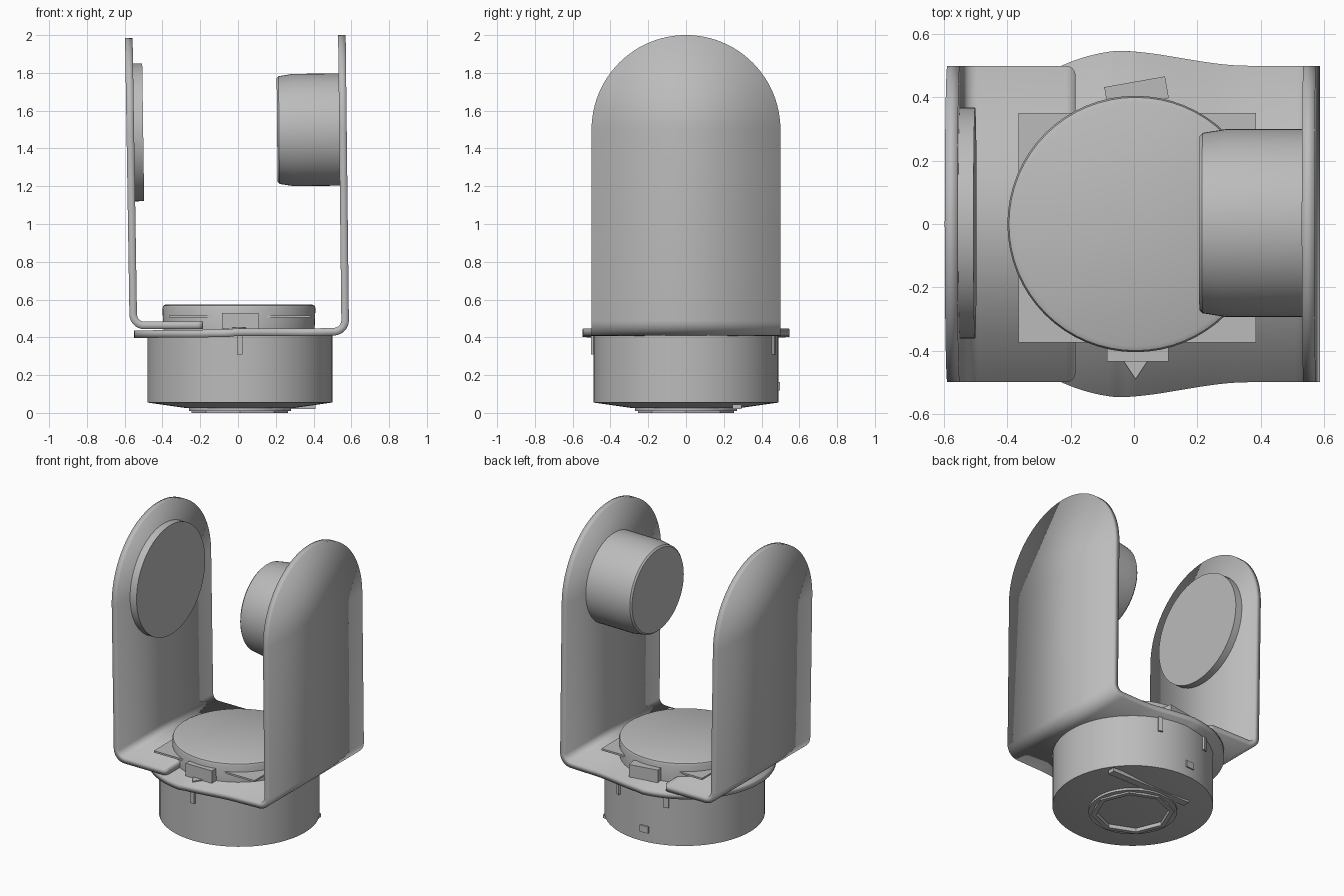
import bpy, bmesh
from math import sin, cos, pi, sqrt, radians
from mathutils import Matrix, Vector

cube = bpy.data.objects.get("Cube")
if cube:
    bpy.data.objects.remove(cube)

grey = bpy.data.materials.new("light grey")
grey.use_nodes = True
COLOUR = (0.5, 0.5, 0.5, 1)
grey.diffuse_color = COLOUR
grey.node_tree.nodes["Principled BSDF"].inputs["Base Color"].default_value = COLOUR


def finish(name, bm, matrix=None, thickness=0):
    bmesh.ops.remove_doubles(bm, verts=bm.verts, dist=1e-5)
    bmesh.ops.recalc_face_normals(bm, faces=bm.faces)
    mesh = bpy.data.meshes.new(name)
    bm.to_mesh(mesh)
    bm.free()
    mesh.materials.append(grey)
    obj = bpy.data.objects.new(name, mesh)
    bpy.context.collection.objects.link(obj)
    if matrix:
        obj.matrix_world = matrix
    if thickness:
        mod = obj.modifiers.new("thickness", 'SOLIDIFY')
        mod.thickness = thickness
        mod.offset = 0
        mod.use_even_offset = True
    for o in bpy.context.selected_objects:
        o.select_set(False)
    obj.select_set(True)
    bpy.context.view_layer.objects.active = obj
    bpy.ops.object.shade_smooth_by_angle(angle=radians(30))
    return obj


def lathe(name, profile, matrix=None, sides=64):
    """Spin (radius, height) points round z; a zero radius closes the end."""
    bm = bmesh.new()
    verts = [bm.verts.new((r, 0, z)) for r, z in profile]
    edges = [bm.edges.new(pair) for pair in zip(verts, verts[1:])]
    bmesh.ops.spin(bm, geom=verts + edges, axis=(0, 0, 1), cent=(0, 0, 0),
                   angle=2 * pi, steps=sides, use_merge=True)
    return finish(name, bm, matrix)


def box(name, centre, size, turn=0):
    bm = bmesh.new()
    bmesh.ops.create_cube(bm, size=1, matrix=Matrix.Diagonal((*size, 1)))
    return finish(name, bm, Matrix.Translation(centre) @ Matrix.Rotation(turn, 4, 'Z'))


def strip(name, rows, thickness):
    """Bent sheet from rows of (x, z, half width)."""
    bm = bmesh.new()
    pairs = [(bm.verts.new((x, -w, z)), bm.verts.new((x, w, z))) for x, z, w in rows]
    for (a, b), (c, d) in zip(pairs, pairs[1:]):
        bm.faces.new((a, b, d, c))
    return finish(name, bm, thickness=thickness)


def arm(foot_x, foot_z, top_x, top_z, bend):
    """Rows from the bend up to the round top of an arm."""
    side = 1 if foot_x > 0 else -1
    rows = []
    for i in range(9):
        a = i / 8 * pi / 2
        rows.append((foot_x - side * bend * (1 - sin(a)),
                     foot_z + bend * (1 - cos(a)), 0.5))
    low = foot_z + bend
    for i in range(25):
        a = i / 24 * pi / 2
        z = top_z - 0.5 + 0.5 * sin(a)
        t = (z - low) / (top_z - low)
        rows.append((foot_x + (top_x - foot_x) * t, z, 0.5 * cos(a)))
    return rows


# Right-hand bracket: round base that flares into a straight foot, then the arm
base = []
for i in range(33):
    a = pi - i / 32 * (pi / 2 - 0.1)
    x = 0.55 * cos(a)
    base.append((x, 0.422 + 0.01 * x, 0.55 * sin(a)))
x0, w0 = base[-1][0], base[-1][2]
for i in range(1, 13):
    t = i / 12
    base.append((x0 + (0.36 - x0) * t, 0.426, w0 + (0.5 - w0) * t * t * (3 - 2 * t)))
strip("base_and_left_arm", base + arm(0.567, 0.43, 0.55, 2.0, 0.06), 0.04)

# Opposite bracket with a short rounded foot resting on the base
foot = []
for i in range(7):
    a = i / 6 * pi / 2
    foot.append((-0.185 - 0.03 * (1 - cos(a)), 0.463, 0.47 + 0.03 * sin(a)))
strip("right_arm", foot + arm(-0.555, 0.463, -0.578, 1.985, 0.06), 0.04)

# Round pads on the inside of the arms
lathe("left_knob", [(0, 0), (0.297, 0), (0.297, 0.25), (0.285, 0.325), (0.275, 0.335), (0, 0.335)],
      Matrix.Translation((0.542, 0.003, 1.5)) @ Matrix.Rotation(radians(-90.5), 4, 'Y'))
lathe("right_pad", [(0, 0), (0.365, 0), (0.365, 0.055), (0, 0.055)],
      Matrix.Translation((-0.557, 0.003, 1.485)) @ Matrix.Rotation(radians(89.2), 4, 'Y'))

# Top turntable cap with its square plate
lathe("turntable_cap", [(0, 0.43), (0.4, 0.43), (0.405, 0.555), (0.4, 0.568), (0.385, 0.575), (0, 0.575)],
      Matrix.Translation((0.005, 0, 0)))
box("square_plate", (0.01, -0.012, 0.51), (0.75, 0.725, 0.012))

# Tabs and pointer round the cap
box("front_tab", (0.012, -0.395, 0.487), (0.195, 0.08, 0.085))
box("back_tab", (0.008, 0.415, 0.487), (0.195, 0.07, 0.085), radians(10))
bm = bmesh.new()
tri = bm.faces.new([bm.verts.new(p) for p in
                    ((-0.035, -0.43, 0.445), (0.045, -0.43, 0.445), (0.005, -0.49, 0.445))])
up = bmesh.ops.extrude_face_region(bm, geom=[tri])["geom"]
bmesh.ops.translate(bm, vec=(0, 0, 0.008), verts=[v for v in up if isinstance(v, bmesh.types.BMVert)])
finish("pointer", bm)

# Motor housing with shallow tapered underside
HOUSING = Matrix.Translation((0.01, 0, 0))
lathe("housing", [(0, 0.41), (0.49, 0.41), (0.49, 0.055), (0.28, 0.025), (0, 0.025)], HOUSING)
lathe("bottom_ring", [(0.24, 0.03), (0.27, 0.03), (0.27, 0.01), (0.24, 0.01)], HOUSING)
lathe("octagon_rim", [(0.225, 0.03), (0.255, 0.03), (0.255, 0), (0.225, 0), (0.225, 0.03)],
      HOUSING, 8)
box("bottom_bar", (0.11, 0.27, 0.033), (0.6, 0.05, 0.025))

# Small ribs and a latch on the housing wall
for i, degrees in enumerate((-90, 70, 112)):
    a = radians(degrees)
    box(f"housing_rib_{i + 1}", (0.01 + 0.49 * cos(a), 0.49 * sin(a), 0.36), (0.025, 0.03, 0.1), a)
a = radians(95)
box("housing_latch", (0.01 + 0.487 * cos(a), 0.487 * sin(a), 0.14), (0.02, 0.06, 0.045), a)
